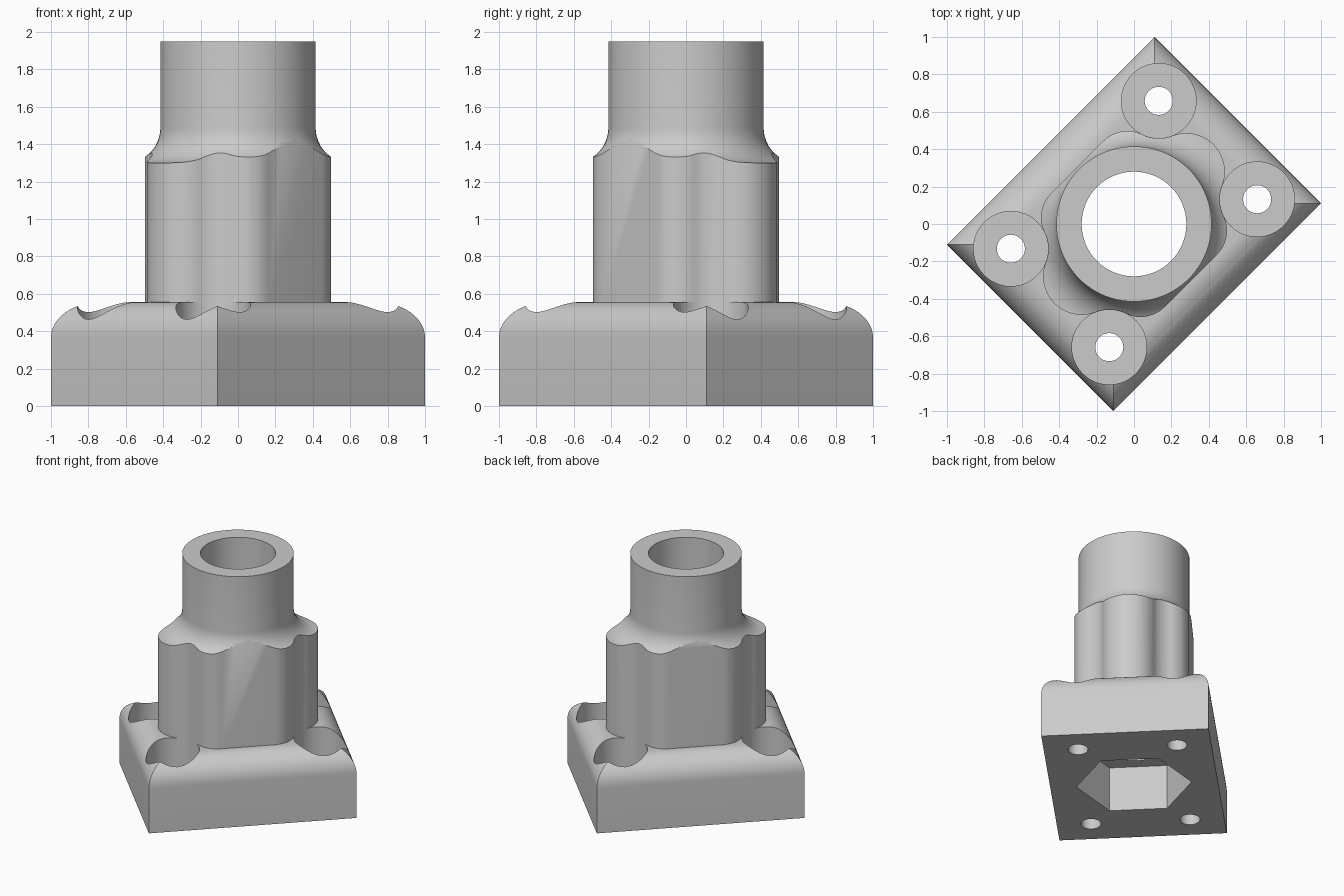
import bpy, bmesh
from math import sin, cos, pi, atan2, hypot, radians
from mathutils import Matrix

if "Cube" in bpy.data.objects:
    bpy.data.objects.remove(bpy.data.objects["Cube"])

LENGTH, WIDTH = 0.785, 0.629       # base half sizes
BASE_TOP, TOP = 0.556, 1.95
FILLET = 0.1875
BOLT_X, BOLT_Y, HEAD_R = 0.559, 0.372, 0.2
TURN = Matrix.Rotation(radians(45), 4, "Z")

grey = bpy.data.materials.new("plain grey")
grey.use_nodes = True
grey.diffuse_color = (0.6, 0.6, 0.6, 1)
grey.node_tree.nodes["Principled BSDF"].inputs["Base Color"].default_value = (0.6, 0.6, 0.6, 1)


def loft(name, rings, closed=False):
    """Skin a list of equal-length point rings; cap the ends unless closed."""
    bm = bmesh.new()
    loops = [[bm.verts.new(p) for p in ring] for ring in rings]
    n = len(loops[0])
    pairs = list(zip(loops, loops[1:]))
    if closed:
        pairs.append((loops[-1], loops[0]))
    else:
        bm.faces.new(loops[0][::-1])
        bm.faces.new(loops[-1])
    for a, b in pairs:
        for i in range(n):
            j = (i + 1) % n
            bm.faces.new((a[i], a[j], b[j], b[i]))
    bmesh.ops.recalc_face_normals(bm, faces=bm.faces)
    bm.transform(TURN)
    mesh = bpy.data.meshes.new(name)
    bm.to_mesh(mesh)
    bm.free()
    mesh.materials.append(grey)
    obj = bpy.data.objects.new(name, mesh)
    bpy.context.collection.objects.link(obj)
    return obj


def circle(r, z, n=64, x=0, y=0, start=0):
    return [(x + r * cos(start + 2 * pi * i / n), y + r * sin(start + 2 * pi * i / n), z)
            for i in range(n)]


def cylinder(name, r, z0, z1, **kw):
    return loft(name, [circle(r, z0, **kw), circle(r, z1, **kw)])


def cut(obj, cutter):
    cutter.hide_render = True
    mod = obj.modifiers.new("cut", "BOOLEAN")
    mod.operation, mod.solver, mod.object = "DIFFERENCE", "EXACT", cutter
    bpy.context.view_layer.objects.active = obj
    bpy.ops.object.modifier_apply(modifier=mod.name)
    bpy.data.objects.remove(cutter)


def arc(cx, cy, r, a0, a1, n):
    return [(cx + r * cos(a0 + (a1 - a0) * i / n), cy + r * sin(a0 + (a1 - a0) * i / n))
            for i in range(n + 1)]


# Base block with rounded, mitred top edges
def rect(inset, z):
    x, y = LENGTH - inset, WIDTH - inset
    return [(x, y, z), (-x, y, z), (-x, -y, z), (x, -y, z)]


rings = [rect(0, 0)]
for i in range(13):
    t = pi / 2 * i / 12
    rings.append(rect(FILLET * (1 - cos(t)), BASE_TOP - FILLET * (1 - sin(t))))
base = loft("base", rings)

# Bolt holes and counterbores, hexagonal nut pocket, centre bore
for sx in (-1, 1):
    for sy in (-1, 1):
        at = dict(x=sx * BOLT_X, y=sy * BOLT_Y, n=48)
        cut(base, cylinder("head_cutter", HEAD_R, 0.28, 1, **at))
        cut(base, cylinder("hole_cutter", 0.075, -0.1, 0.5, **at))
cut(base, cylinder("nut_cutter", 0.433, -0.1, 0.37, n=6, start=pi / 2))
cut(base, cylinder("bore_cutter", 0.28, 0.2, 1))

# Post outline: end lobe, hollow round the bolt head, side corner, mirrored
end_x = 0.395
side_x, side_y = 0.2, 0.25
to_end = atan2(-BOLT_Y, end_x - BOLT_X)
to_side = atan2(side_y - BOLT_Y, side_x - BOLT_X)
end_r = hypot(end_x - BOLT_X, BOLT_Y) - HEAD_R
side_r = hypot(side_x - BOLT_X, side_y - BOLT_Y) - HEAD_R
quarter = arc(end_x, 0, end_r, 0, to_end + pi, 10)
quarter += arc(BOLT_X, BOLT_Y, HEAD_R, to_end, to_side - 0 if to_side < 0 else to_side - 2 * pi, 10)[1:]
quarter += arc(side_x, side_y, side_r, to_side + pi, pi / 2, 10)[1:]
half = quarter + [(-x, y) for x, y in quarter[::-1]]
outline = half + [(x, -y) for x, y in half[-2:0:-1]]
post = loft("post", [[(x, y, z) for x, y in outline] for z in (BASE_TOP, TOP)])

# Turn the upper post down to a round neck with a flared foot
neck_r, foot_z = 0.415, 1.3
profile = [(neck_r, 2.2), (0.9, 2.2), (0.9, foot_z)]
profile += arc(neck_r + FILLET, foot_z + FILLET, FILLET, -pi / 2, -pi, 12)
cut(post, loft("neck_cutter", [circle(r, z, 96) for r, z in profile], closed=True))
cut(post, cylinder("bore_cutter", 0.28, 0.2, 2.2))

for obj in (base, post):
    bpy.ops.object.select_all(action="DESELECT")
    obj.select_set(True)
    bpy.context.view_layer.objects.active = obj
    bpy.ops.object.shade_smooth_by_angle(angle=radians(30))
